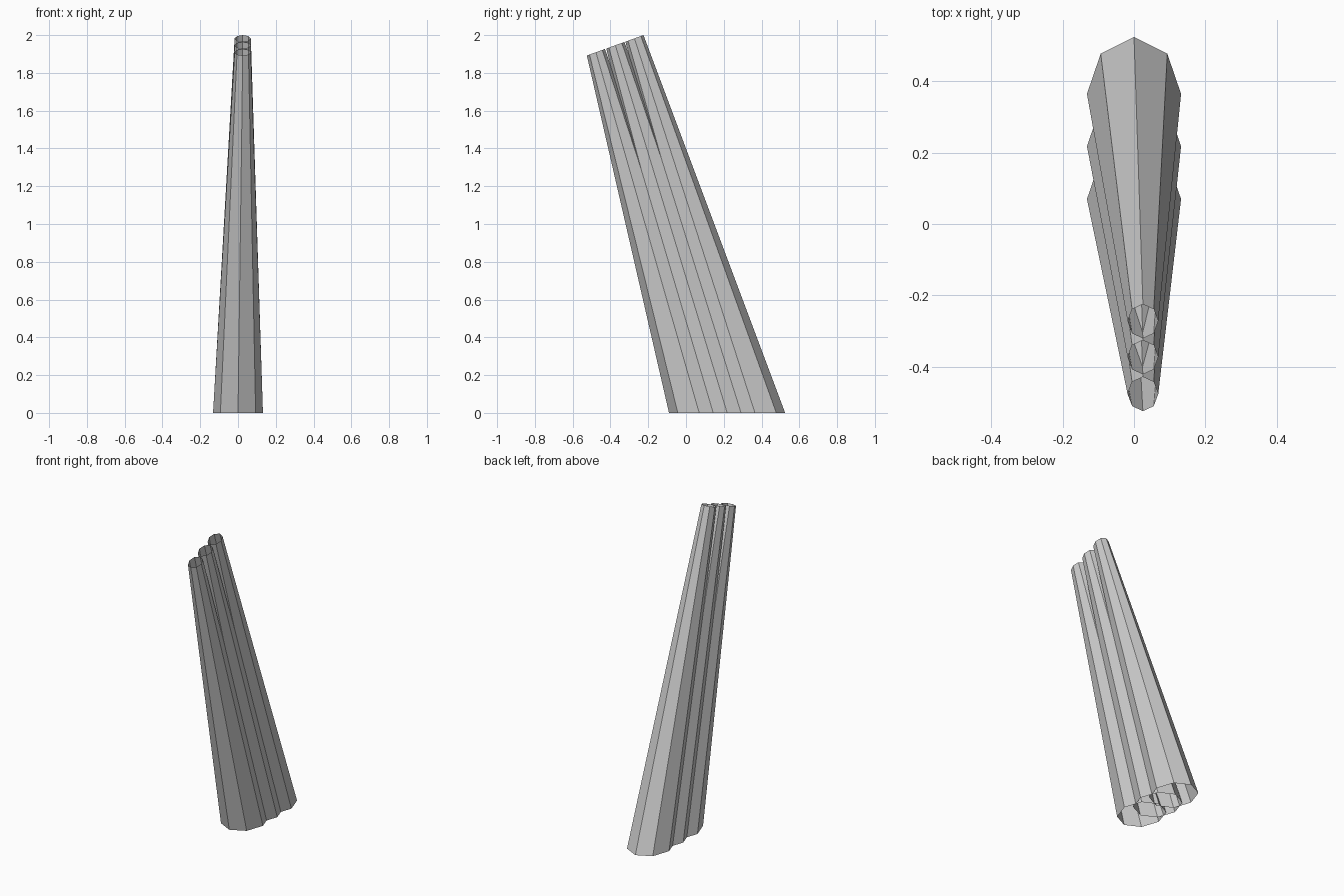
import bpy, bmesh
from math import cos, sin, pi

if "Cube" in bpy.data.objects:
    bpy.data.objects.remove(bpy.data.objects["Cube"])

SIDES = 8


def tapered_pipe(name, base_y, top_y):
    """Open-ended eight-sided pipe, flat at the floor and cut at a slant on top."""
    bm = bmesh.new()
    angles = [2 * pi * i / SIDES for i in range(SIDES)]
    base = [bm.verts.new((0.132 * cos(a), base_y + 0.16 * sin(a), 0)) for a in angles]
    top = []
    for a in angles:
        y = top_y + 0.048 * sin(a)
        top.append(bm.verts.new((0.025 + 0.043 * cos(a), y, 2 + 0.36 * (y + 0.225))))
    for i in range(SIDES):
        j = (i + 1) % SIDES
        bm.faces.new((base[i], base[j], top[j], top[i]))
    mesh = bpy.data.meshes.new(name)
    bm.to_mesh(mesh)
    bm.free()
    obj = bpy.data.objects.new(name, mesh)
    bpy.context.collection.objects.link(obj)


# Three overlapping pipes leaning forward, converging at the top
tapered_pipe("front_pipe", 0.070, -0.477)
tapered_pipe("middle_pipe", 0.218, -0.374)
tapered_pipe("back_pipe", 0.365, -0.273)
